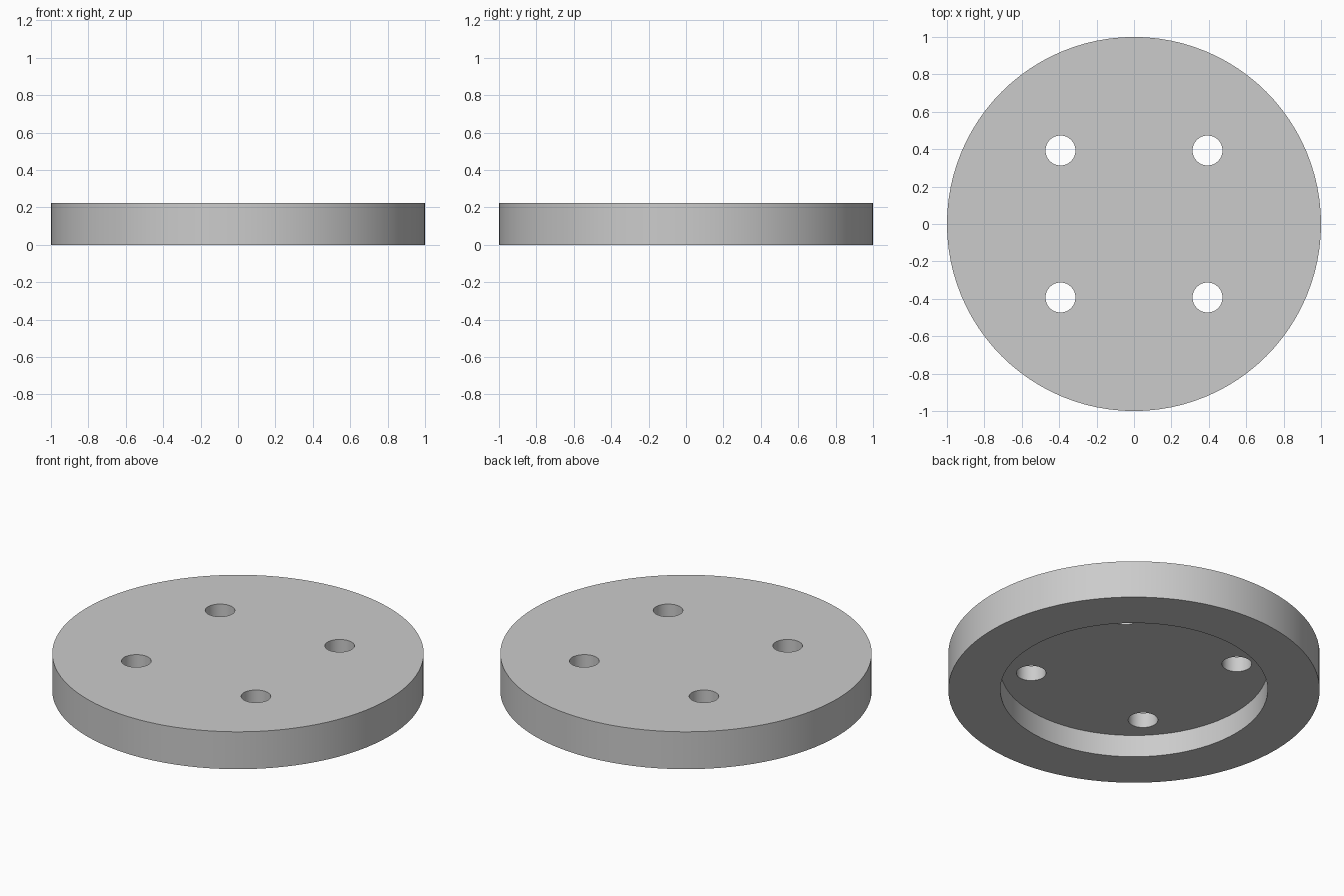
import bpy

cube = bpy.data.objects.get("Cube")
if cube:
    bpy.data.objects.remove(cube, do_unlink=True)

HEIGHT = 0.222
RECESS_DEPTH = 0.132
RECESS_RADIUS = 0.72
HOLE_RADIUS = 0.08
HOLE_OFFSET = 0.393

grey = bpy.data.materials.new("light grey")
grey.use_nodes = True
colour = (0.6, 0.6, 0.6, 1)
grey.diffuse_color = colour
grey.node_tree.nodes["Principled BSDF"].inputs["Base Color"].default_value = colour


def cylinder(name, radius, bottom, top, x=0, y=0, sides=96):
    bpy.ops.mesh.primitive_cylinder_add(
        vertices=sides, radius=radius, depth=top - bottom,
        location=(x, y, (bottom + top) / 2))
    obj = bpy.context.object
    obj.name = name
    obj.data.materials.append(grey)
    return obj


# Round plate
plate = cylinder("round_plate", 1, 0, HEIGHT)

# Cutters: shallow recess underneath and four through holes
cutters = [cylinder("recess_cutter", RECESS_RADIUS, -0.1, RECESS_DEPTH)]
for sx in (-1, 1):
    for sy in (-1, 1):
        cutters.append(cylinder("hole_cutter", HOLE_RADIUS, 0.05, HEIGHT + 0.1,
                                sx * HOLE_OFFSET, sy * HOLE_OFFSET, 48))

# Cut the plate, then discard the cutters
for cutter in cutters:
    mod = plate.modifiers.new(cutter.name, "BOOLEAN")
    mod.operation = "DIFFERENCE"
    mod.solver = "EXACT"
    mod.object = cutter
    bpy.context.view_layer.objects.active = plate
    bpy.ops.object.modifier_apply(modifier=mod.name)
    bpy.data.objects.remove(cutter, do_unlink=True)

# Soft round walls with crisp rims
bpy.ops.object.select_all(action="DESELECT")
plate.select_set(True)
bpy.context.view_layer.objects.active = plate
bpy.ops.object.shade_smooth_by_angle()
